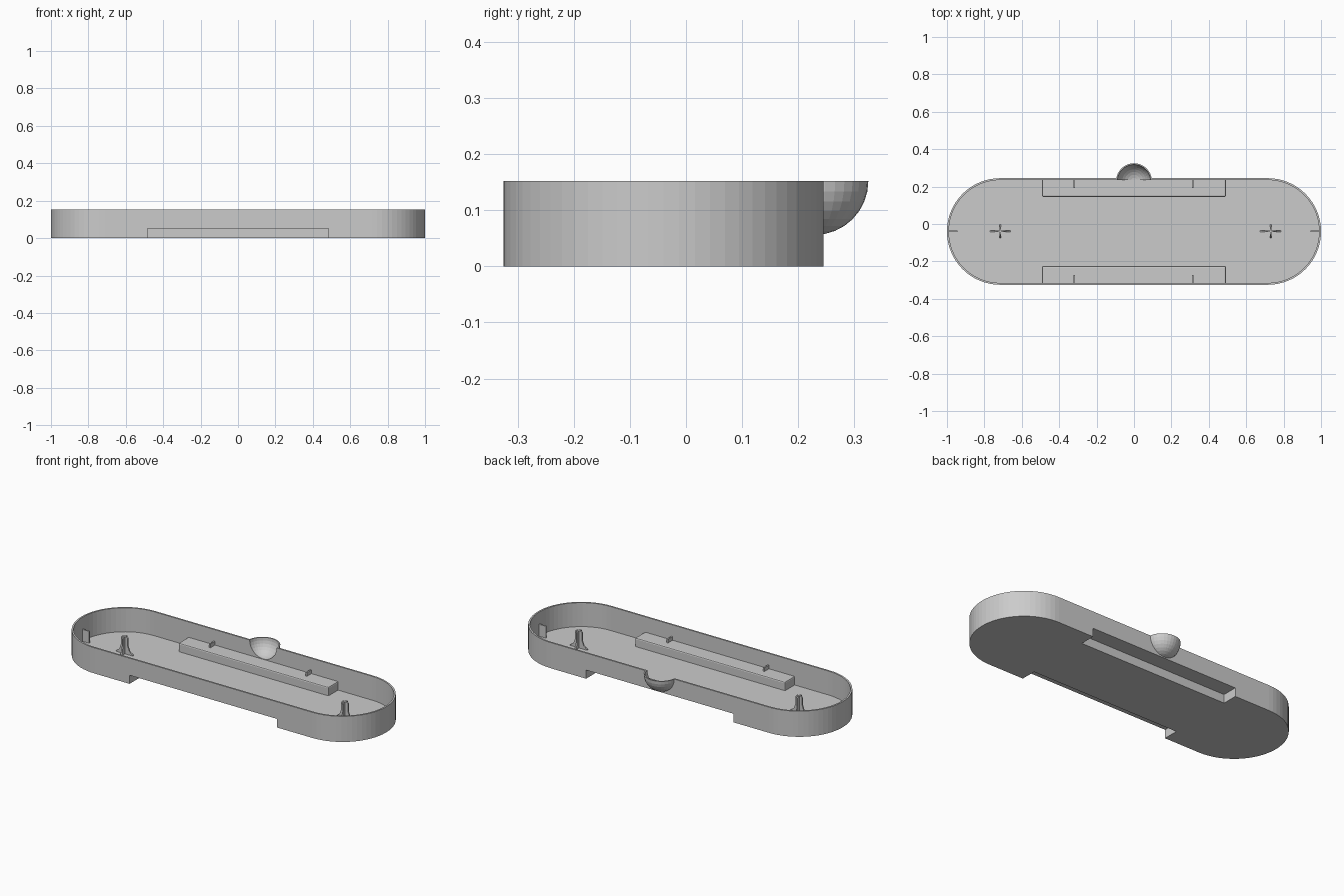
import bpy, bmesh, math
from mathutils import Vector

if "Cube" in bpy.data.objects:
    bpy.data.objects.remove(bpy.data.objects["Cube"])

CY, R, HALF, H = -0.04, 0.285, 0.715, 0.152   # tray centre, end radius, straight half, height
T, FLOOR = 0.010, 0.010


def make(name, bm):
    bmesh.ops.recalc_face_normals(bm, faces=bm.faces)
    me = bpy.data.meshes.new(name)
    bm.to_mesh(me)
    bm.free()
    ob = bpy.data.objects.new(name, me)
    bpy.context.collection.objects.link(ob)
    return ob


def prism(name, pts, vec):
    bm = bmesh.new()
    f = bm.faces.new([bm.verts.new(p) for p in pts])
    ext = bmesh.ops.extrude_face_region(bm, geom=[f], use_keep_orig=True)
    vs = [g for g in ext["geom"] if isinstance(g, bmesh.types.BMVert)]
    bmesh.ops.translate(bm, verts=vs, vec=vec)
    return make(name, bm)


def stadium(name, r, z0, z1, n=32):
    pts = []
    for side in (1, -1):
        for i in range(n + 1):
            a = side * math.pi / 2 - math.pi / 2 - math.pi / 2 + math.pi * i / n
            if side == 1:
                a = -math.pi / 2 + math.pi * i / n
            else:
                a = math.pi / 2 + math.pi * i / n
            pts.append((side * HALF + r * math.cos(a), CY + r * math.sin(a), z0))
    return prism(name, pts, (0, 0, z1 - z0))


def box(name, x0, x1, y0, y1, z0, z1, bevel=0):
    ob = prism(name, [(x0, y0, z0), (x1, y0, z0), (x1, y1, z0), (x0, y1, z0)], (0, 0, z1 - z0))
    if bevel:
        bm = bmesh.new()
        bm.from_mesh(ob.data)
        bmesh.ops.bevel(bm, geom=bm.edges[:], offset=bevel, segments=2, profile=0.5, affect='EDGES')
        bm.to_mesh(ob.data)
        bm.free()
    return ob


def cut(target, cutter):
    m = target.modifiers.new("cut", 'BOOLEAN')
    m.operation, m.solver, m.object = 'DIFFERENCE', 'EXACT', cutter
    bpy.context.view_layer.objects.active = target
    bpy.ops.object.modifier_apply(modifier=m.name)
    bpy.data.objects.remove(cutter)


# Tray shell: outer stadium minus a cavity that leaves the two raised steps
tray = stadium("tray_shell", R, 0, H)
cavity = stadium("cavity", R - T, FLOOR, H + 0.1)
for s in (1, -1):
    a, b = sorted((CY + s * 0.185, CY + s * 0.40))
    cut(cavity, box("step", -0.492, 0.492, a, b, -0.1, 0.061, 0.007))
cut(tray, cavity)

# Recesses under the steps
for s in (1, -1):
    a, b = sorted((CY + s * 0.194, CY + s * 0.40))
    cut(tray, box("recess", -0.484, 0.484, a, b, -0.1, 0.051))

# Thumb scoop: opening in the back wall and thin quarter-sphere bowl
C, RS, TS = Vector((0, 0.229, H)), 0.096, 0.007


def sphere(name, r):
    bm = bmesh.new()
    bmesh.ops.create_uvsphere(bm, u_segments=32, v_segments=16, radius=r)
    bmesh.ops.translate(bm, verts=bm.verts, vec=C)
    return make(name, bm)


cut(tray, sphere("scoop_hole", RS - TS))
scoop = sphere("thumb_scoop", RS)
cut(scoop, sphere("scoop_inside", RS - TS))
cut(scoop, box("scoop_top", -0.3, 0.3, -0.3, 0.6, H, H + 0.3))
cut(scoop, box("scoop_front", -0.3, 0.3, -0.3, CY + R - T / 2, -0.2, H + 0.2))

# Small locating ribs on the steps and at both ends
W = 0.004
for s, label in ((1, "back"), (-1, "front")):
    for x in (-0.32, 0.313):
        a, b = sorted((CY + s * 0.232, CY + s * (R - T / 2)))
        box(label + "_step_rib", x - W, x + W, a, b, 0.058, 0.083)
for s in (1, -1):
    a, b = sorted((s * 0.945, s * 0.995))
    box("end_rib", a, b, CY - W, CY + W, FLOOR - 0.003, 0.08)


# Cross-shaped posts with flared feet
def post(cx):
    for axis, top, foot in (("x", 0.022, 0.055), ("y", 0.022, 0.036)):
        half = [(foot, FLOOR - 0.003), (foot, FLOOR + 0.004), (top + 0.35 * (foot - top), 0.03),
                (top, 0.06), (top, 0.105), (top - 0.007, 0.112)]
        prof = half + [(-u, z) for u, z in reversed(half)]
        if axis == "x":
            prism("post_rib", [(cx + u, CY - W, z) for u, z in prof], (0, 2 * W, 0))
        else:
            prism("post_rib", [(cx - W, CY + u, z) for u, z in prof], (2 * W, 0, 0))


for cx in (-0.715, 0.73):
    post(cx)
